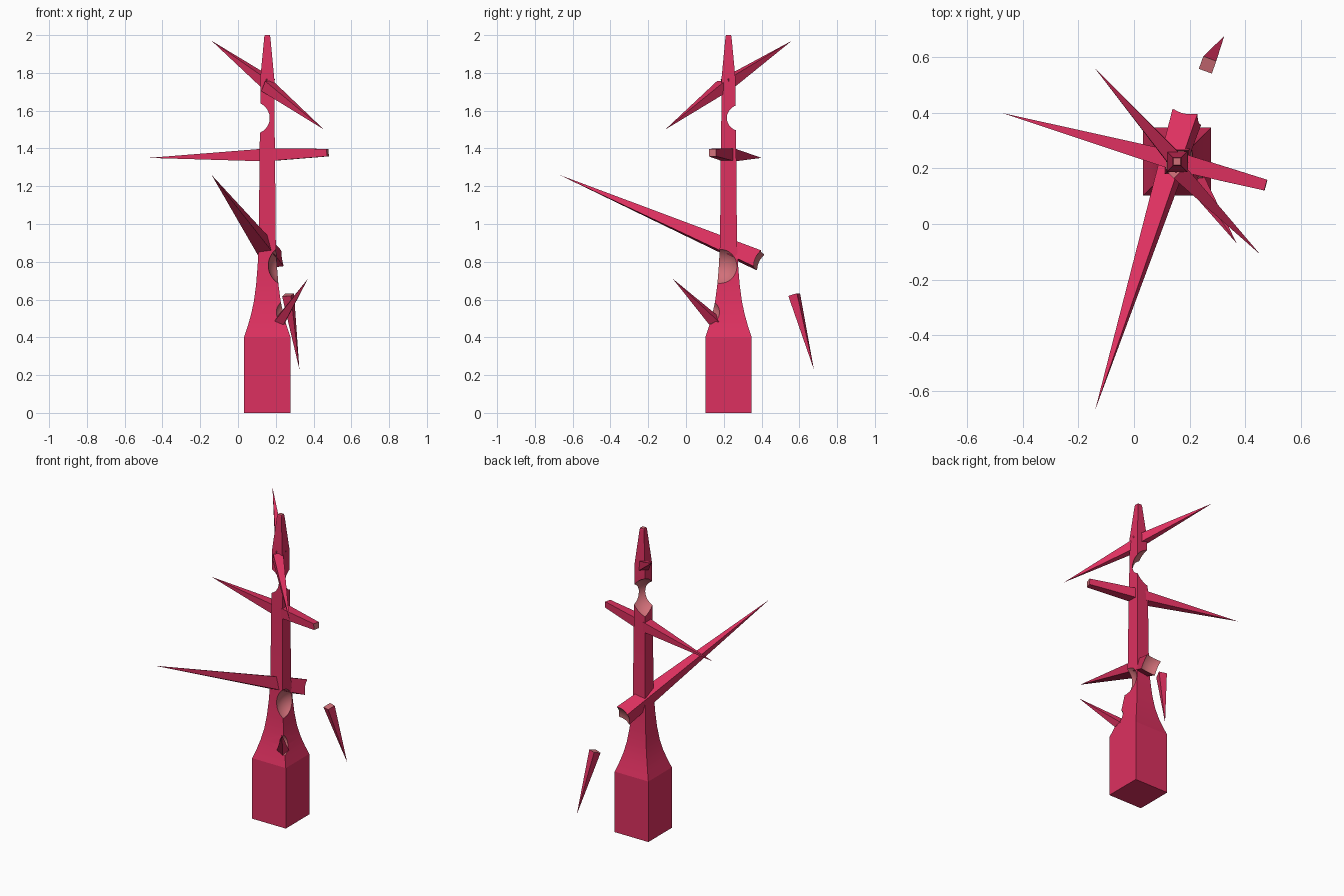
import bpy, bmesh, math
from mathutils import Vector, Matrix

if "Cube" in bpy.data.objects:
    bpy.data.objects.remove(bpy.data.objects["Cube"])


def material(name, rgb):
    m = bpy.data.materials.new(name)
    m.diffuse_color = (*rgb, 1)
    m.use_nodes = True
    m.node_tree.nodes["Principled BSDF"].inputs["Base Color"].default_value = m.diffuse_color
    return m


BARK = material("crimson bark", (0.72, 0.03, 0.115))
CUT = material("pale pink cut", (0.64, 0.16, 0.19))


def make_object(name, bm):
    bmesh.ops.recalc_face_normals(bm, faces=bm.faces)
    me = bpy.data.meshes.new(name)
    bm.to_mesh(me)
    bm.free()
    me.materials.append(BARK)
    me.materials.append(CUT)
    ob = bpy.data.objects.new(name, me)
    bpy.context.collection.objects.link(ob)
    return ob


def branch(name, base, tip, half, roll=45, end_half=0.0):
    """Square spike from base to tip, optionally blunt at the far end."""
    base, tip = Vector(base), Vector(tip)
    d = (tip - base).normalized()
    side = d.cross(Vector((0, 0, 1))).normalized()
    up = side.cross(d)
    bm = bmesh.new()

    def ring(c, h):
        pts = []
        for i in range(4):
            a = math.radians(roll + 90 * i)
            pts.append(bm.verts.new(c + (side * math.cos(a) + up * math.sin(a)) * h * math.sqrt(2)))
        return pts

    r0 = ring(base, half)
    f0 = bm.faces.new(r0)
    f0.material_index = 1
    if end_half:
        r1 = ring(tip, end_half)
        bm.faces.new(r1).material_index = 1
    else:
        r1 = [bm.verts.new(tip)] * 4
    for i in range(4):
        j = (i + 1) % 4
        if end_half:
            bm.faces.new((r0[i], r0[j], r1[j], r1[i]))
        else:
            bm.faces.new((r0[i], r0[j], r1[0]))
    return make_object(name, bm)


def carve(ob, bites):
    """Subtract spheres and colour the scooped faces."""
    for k, (c, r) in enumerate(bites):
        bm = bmesh.new()
        bmesh.ops.create_icosphere(bm, subdivisions=4, radius=r, matrix=Matrix.Translation(c))
        cutter = make_object("bite_cutter", bm)
        mod = ob.modifiers.new("bite", 'BOOLEAN')
        mod.operation, mod.solver, mod.object = 'DIFFERENCE', 'EXACT', cutter
        bpy.context.view_layer.update()
        dg = bpy.context.evaluated_depsgraph_get()
        me = bpy.data.meshes.new_from_object(ob.evaluated_get(dg))
        ob.modifiers.clear()
        ob.data = me
        bpy.data.objects.remove(cutter)
        for p in me.polygons:
            if all((me.vertices[v].co - Vector(c)).length < r * 1.01 for v in p.vertices):
                p.material_index = 1
    bpy.ops.object.select_all(action='DESELECT')
    ob.select_set(True)
    bpy.context.view_layer.objects.active = ob
    bpy.ops.object.shade_smooth_by_angle(angle=math.radians(9))


# trunk: square post flaring at the foot, tapering to the top
CX, CY = 0.155, 0.225
profile = [(0, .123), (.4, .123), (.46, .103), (.52, .086), (.59, .071), (.68, .059),
           (.78, .051), (.90, .045), (1.35, .041), (1.65, .037), (1.77, .037), (1.99, .016), (2.0, .013)]
bm = bmesh.new()
rings = [[bm.verts.new((CX + sx * h, CY + sy * h, z)) for sx, sy in ((-1, -1), (1, -1), (1, 1), (-1, 1))]
         for z, h in profile]
for a, b in zip(rings, rings[1:]):
    for i in range(4):
        j = (i + 1) % 4
        bm.faces.new((a[i], a[j], b[j], b[i]))
bm.faces.new(rings[0])
bm.faces.new(rings[-1]).material_index = 1
trunk = make_object("trunk", bm)
carve(trunk, [((.083, .285, 1.56), .13), ((.27, .18, .78), .11), ((.27, .11, .54), .075)])

# upper crossing pair of spikes
branch("upper_back_branch", (.165, .213, 1.74), (-.14, .56, 1.97), .03)
branch("upper_front_branch", (.155, .195, 1.73), (.455, -.11, 1.50), .03)

# middle crossing pair, right one broken off
branch("middle_left_branch", (.175, .22, 1.366), (-.475, .40, 1.35), .035)
branch("middle_right_branch", (.15, .227, 1.366), (.475, .14, 1.378), .034, end_half=.02)

# long front branch, scooped at its back end
tip, end = Vector((-.14, -.67, 1.26)), Vector((.19, .385, .808))
d = (end - tip).normalized()
long_branch = branch("long_front_branch", end, tip, .047, roll=120)
carve(long_branch, [(tuple(end + d * .1), .118)])

# small low branch and the loose fragment
branch("small_low_branch", (.21, .17, .465), (.37, -.07, .71), .028, roll=0)
branch("loose_fragment", (.265, .573, .625), (.325, .677, .23), .025, roll=55)
